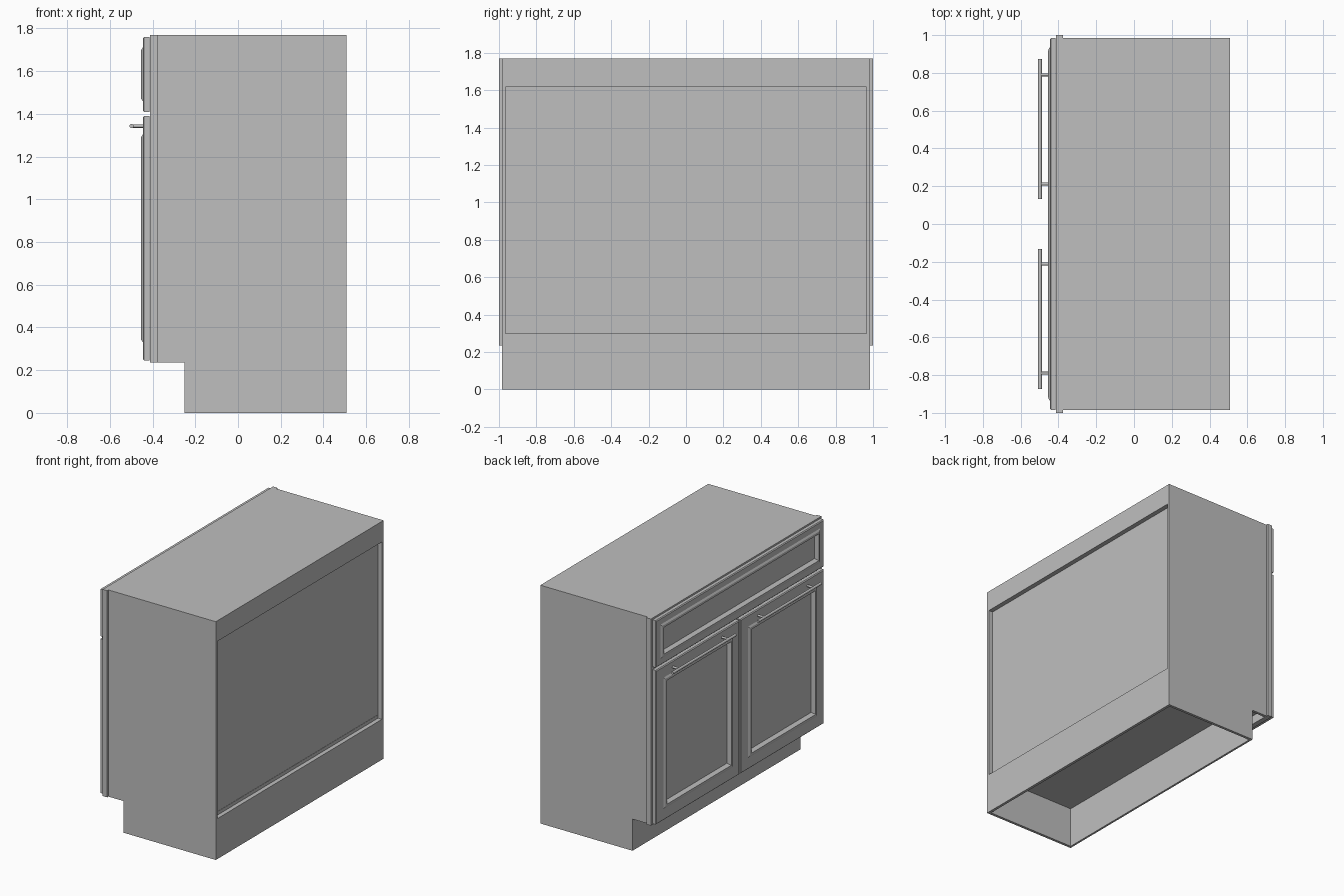
import bpy
import bmesh
import math
from mathutils import Matrix

cube = bpy.data.objects.get("Cube")
if cube:
    bpy.data.objects.remove(cube, do_unlink=True)

grey = bpy.data.materials.new("plain_grey")
grey.use_nodes = True
grey.diffuse_color = (0.52, 0.52, 0.52, 1)
grey.node_tree.nodes["Principled BSDF"].inputs["Base Color"].default_value = (0.52, 0.52, 0.52, 1)


def finish(name, bm):
    bmesh.ops.recalc_face_normals(bm, faces=bm.faces)
    mesh = bpy.data.meshes.new(name)
    bm.to_mesh(mesh)
    bm.free()
    mesh.materials.append(grey)
    obj = bpy.data.objects.new(name, mesh)
    bpy.context.collection.objects.link(obj)
    return obj


def box(name, x0, x1, y0, y1, z0, z1):
    bm = bmesh.new()
    bmesh.ops.create_cube(bm, size=1)
    for v in bm.verts:
        v.co = ((x0 + x1) / 2 + v.co.x * (x1 - x0),
                (y0 + y1) / 2 + v.co.y * (y1 - y0),
                (z0 + z1) / 2 + v.co.z * (z1 - z0))
    return finish(name, bm)


def side_panel(name, y0, y1):
    """Side board with a toe notch, extruded along y."""
    outline = [(-0.25, 0), (BACK, 0), (BACK, TOP), (-0.375, TOP), (-0.375, NOTCH), (-0.25, NOTCH)]
    bm = bmesh.new()
    face = bm.faces.new([bm.verts.new((x, y0, z)) for x, z in outline])
    new = bmesh.ops.extrude_face_region(bm, geom=[face])["geom"]
    bmesh.ops.translate(bm, vec=(0, y1 - y0, 0),
                        verts=[g for g in new if isinstance(g, bmesh.types.BMVert)])
    return finish(name, bm)


def moulded_front(name, y0, y1, z0, z1, moulding):
    """Door or drawer front: nested rectangular rings of (inset, x)."""
    profile = [(0, -0.415), (0, -0.439), (0.006, -0.445), (moulding, -0.445),
               (moulding + 0.012, -0.453), (moulding + 0.028, -0.455), (moulding + 0.042, -0.428)]
    bm = bmesh.new()
    rings = []
    for d, x in profile:
        corners = [(y0 + d, z0 + d), (y1 - d, z0 + d), (y1 - d, z1 - d), (y0 + d, z1 - d)]
        rings.append([bm.verts.new((x, y, z)) for y, z in corners])
    for a, b in zip(rings, rings[1:]):
        for i in range(4):
            j = (i + 1) % 4
            bm.faces.new((a[i], a[j], b[j], b[i]))
    bm.faces.new(rings[0])
    bm.faces.new(rings[-1])
    return finish(name, bm)


def add_rod(bm, radius, length, centre, axis):
    turn = Matrix.Rotation(math.pi / 2, 4, axis)
    bmesh.ops.create_cone(bm, cap_ends=True, segments=20, radius1=radius, radius2=radius,
                          depth=length, matrix=Matrix.Translation(centre) @ turn)


def bar_pull(name, side):
    bm = bmesh.new()
    add_rod(bm, 0.01, 0.74, (-0.498, side * 0.503, 1.343), "X")
    for y in (0.212, 0.79):
        add_rod(bm, 0.008, 0.056, (-0.468, side * y, 1.343), "Y")
    obj = finish(name, bm)
    bpy.ops.object.select_all(action="DESELECT")
    obj.select_set(True)
    bpy.context.view_layer.objects.active = obj
    bpy.ops.object.shade_smooth_by_angle(angle=math.radians(35))


BACK, TOP, NOTCH, INNER = 0.507, 1.77, 0.235, 0.965

# Carcass
side_panel("left_side", INNER, 0.985)
side_panel("right_side", -0.985, -INNER)
box("top_panel", -0.375, BACK, -INNER, INNER, 1.75, TOP)
box("floor_panel", -0.375, 0.475, -INNER, INNER, 0.30, 0.325)
box("toe_board", -0.25, -0.235, -INNER, INNER, 0, 0.30)
box("back_panel", 0.455, 0.473, -INNER, INNER, 0.30, 1.75)
box("back_bottom_rail", 0.487, BACK, -INNER, INNER, 0, 0.30)
box("back_rail_ledge", 0.473, 0.487, -INNER, INNER, 0.28, 0.30)
box("back_top_rail", 0.473, BACK, -INNER, INNER, 1.617, 1.75)

# Face frame
for name, y0, y1 in (("right_stile", -1, -0.90), ("left_stile", 0.90, 1), ("centre_stile", -0.06, 0.06)):
    box(name, -0.412, -0.375, y0, y1, NOTCH, TOP)
for name, z0, z1 in (("bottom_rail", NOTCH, 0.325), ("middle_rail", 1.34, 1.46), ("top_rail", 1.68, TOP)):
    for label, s in (("left", 1), ("right", -1)):
        ya, yb = sorted((s * 0.06, s * 0.90))
        box(f"{label}_{name}", -0.412, -0.375, ya, yb, z0, z1)

# Doors, pulls and drawer front
for label, s in (("left", 1), ("right", -1)):
    ya, yb = sorted((s * 0.005, s * 0.985))
    moulded_front(f"{label}_door", ya, yb, 0.245, 1.39, 0.085)
    bar_pull(f"{label}_pull", s)
moulded_front("drawer_front", -0.985, 0.985, 1.41, 1.76, 0.048)
